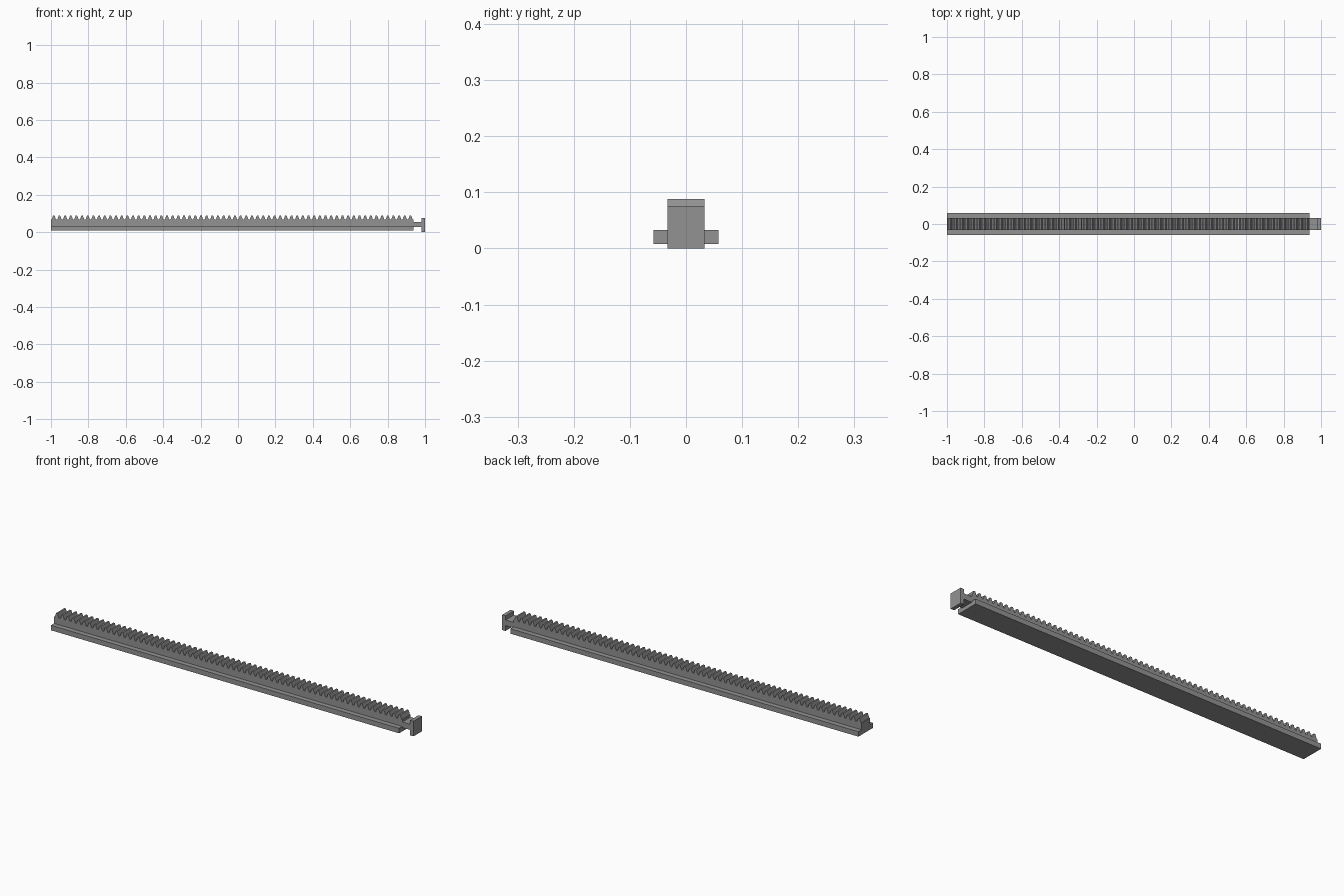
import bpy
import bmesh
import math

cube = bpy.data.objects.get("Cube")
if cube:
    bpy.data.objects.remove(cube, do_unlink=True)

# Overall sizes
LEFT, BODY_END, RIGHT = -1.0, 0.937, 1.0
HALF_WIDTH, RAIL_HALF = 0.033, 0.058
BASE, RAIL_TOP, TOOTH_TOP = 0.008, 0.033, 0.088
TEETH = 64
PITCH = (BODY_END - LEFT) / TEETH
MODULE = PITCH / math.pi

grey = bpy.data.materials.new("mid_grey")
grey.use_nodes = True
grey.diffuse_color = (0.29, 0.29, 0.29, 1)
grey.node_tree.nodes["Principled BSDF"].inputs["Base Color"].default_value = grey.diffuse_color


def extrude_profile(name, points, y0, y1):
    """Extrude an (x, z) outline from y0 to y1."""
    bm = bmesh.new()
    face = bm.faces.new([bm.verts.new((x, y0, z)) for x, z in points])
    result = bmesh.ops.extrude_face_region(bm, geom=[face])
    verts = [g for g in result["geom"] if isinstance(g, bmesh.types.BMVert)]
    bmesh.ops.translate(bm, verts=verts, vec=(0, y1 - y0, 0))
    bmesh.ops.recalc_face_normals(bm, faces=bm.faces)
    mesh = bpy.data.meshes.new(name)
    bm.to_mesh(mesh)
    bm.free()
    mesh.materials.append(grey)
    obj = bpy.data.objects.new(name, mesh)
    bpy.context.collection.objects.link(obj)
    return obj


def box(name, x0, x1, y0, y1, z0, z1):
    return extrude_profile(name, [(x0, z0), (x1, z0), (x1, z1), (x0, z1)], y0, y1)


# Toothed bar: straight-sided rack teeth along the top
root = TOOTH_TOP - 2.25 * MODULE
slope = math.tan(math.radians(20))
tip_half = PITCH / 4 - MODULE * slope
root_half = PITCH / 4 + 1.25 * MODULE * slope
outline = [(BODY_END, BASE), (LEFT, BASE), (LEFT, root)]
for i in range(TEETH):
    c = LEFT + (i + 0.5) * PITCH
    outline += [(c - root_half, root), (c - tip_half, TOOTH_TOP),
                (c + tip_half, TOOTH_TOP), (c + root_half, root)]
outline.append((BODY_END, root))
extrude_profile("toothed_bar", outline, -HALF_WIDTH, HALF_WIDTH)

# Guide rails along both sides
box("front_rail", LEFT, BODY_END, -RAIL_HALF, -HALF_WIDTH, BASE, RAIL_TOP)
box("back_rail", LEFT, BODY_END, HALF_WIDTH, RAIL_HALF, BASE, RAIL_TOP)

# Neck and end plate in one hooked outline
neck_low, neck_high = 0.027, 0.055
plate_x, plate_top = 0.981, 0.076
extrude_profile("end_hook", [
    (BODY_END, neck_low), (plate_x, neck_low), (plate_x, 0), (RIGHT, 0),
    (RIGHT, plate_top), (plate_x, plate_top), (plate_x, neck_high),
    (BODY_END, neck_high)], -HALF_WIDTH, HALF_WIDTH)
